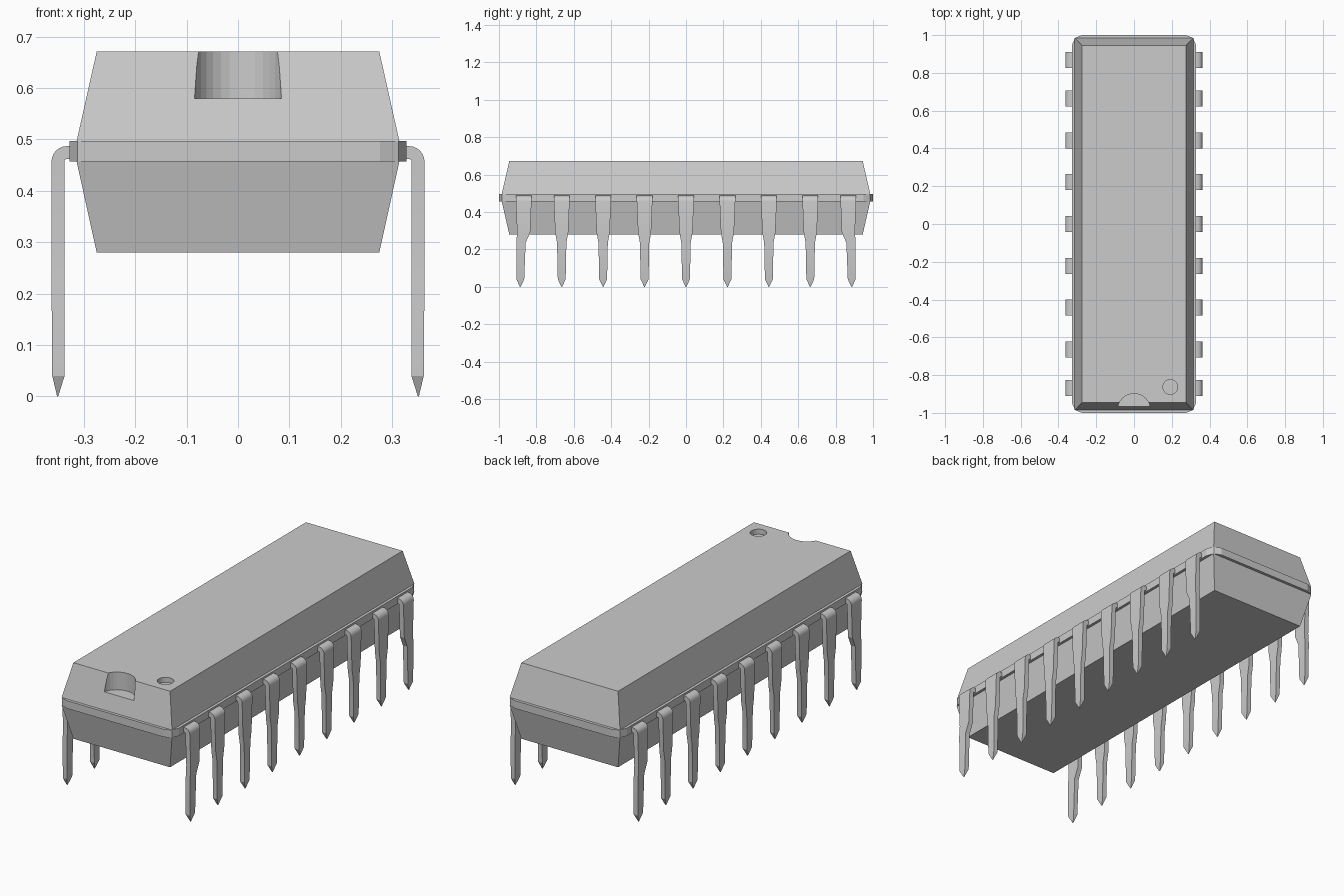
import bpy, bmesh, math
from mathutils import Vector

if "Cube" in bpy.data.objects:
    bpy.data.objects.remove(bpy.data.objects["Cube"])


def new_object(name, bm):
    bmesh.ops.recalc_face_normals(bm, faces=bm.faces)
    mesh = bpy.data.meshes.new(name)
    bm.to_mesh(mesh)
    bm.free()
    obj = bpy.data.objects.new(name, mesh)
    bpy.context.collection.objects.link(obj)
    return obj


def activate(obj):
    bpy.ops.object.select_all(action='DESELECT')
    obj.select_set(True)
    bpy.context.view_layer.objects.active = obj


def loft(name, rings):
    """Closed solid skinned through rings with equal vertex counts."""
    bm = bmesh.new()
    vs = [[bm.verts.new(p) for p in ring] for ring in rings]
    n = len(vs[0])
    for a, b in zip(vs, vs[1:]):
        for i in range(n):
            j = (i + 1) % n
            bm.faces.new((a[i], a[j], b[j], b[i]))
    bm.faces.new(vs[0])
    bm.faces.new(vs[-1])
    return new_object(name, bm)


def rect(x, y, z):
    return [(-x, -y, z), (x, -y, z), (x, y, z), (-x, y, z)]


def cut_cylinder(target, x, y, radius, z_floor):
    bpy.ops.mesh.primitive_cylinder_add(vertices=32, radius=radius, depth=0.4,
                                        location=(x, y, z_floor + 0.2))
    cutter = bpy.context.object
    cutter.hide_render = True
    mod = target.modifiers.new("cut", 'BOOLEAN')
    mod.operation, mod.solver, mod.object = 'DIFFERENCE', 'EXACT', cutter
    activate(target)
    bpy.ops.object.modifier_apply(modifier=mod.name)
    bpy.data.objects.remove(cutter)


# Package halves, each tapering away from the parting band
lower = loft("lower_body", [rect(0.275, 0.945, 0.28), rect(0.314, 0.985, 0.457)])
upper = loft("upper_body", [rect(0.314, 0.985, 0.497), rect(0.275, 0.945, 0.671)])

# End notch and round orientation dimple
cut_cylinder(upper, 0, -0.985, 0.087, 0.58)
cut_cylinder(upper, 0.192, -0.863, 0.039, 0.645)

# Parting band with rounded corners
bevel, corner = 0.052, []
for sx, sy, start in ((1, 1, 0), (-1, 1, 90), (-1, -1, 180), (1, -1, 270)):
    for k in range(3):
        a = math.radians(start + 45 * k)
        corner.append((sx * (0.328 - bevel) + bevel * math.cos(a),
                       sy * (1.0 - bevel) + bevel * math.sin(a)))
loft("parting_band", [[(x, y, z) for x, y in corner] for z in (0.457, 0.497)])


def make_pin(name, side, y, shift):
    """Bent lead; shift moves its wide shoulder along y relative to the tip."""
    # Sections: centre x, centre z, normal angle, half thickness, half width, shift
    t = 0.0125
    sections = [(0.30, 0.4745, 90, t, 0.042, shift)]
    for a in range(90, -1, -15):
        r = math.radians(a)
        sections.append((0.333 + 0.0175 * math.cos(r), 0.457 + 0.0175 * math.sin(r),
                         a, t, 0.042, shift))
    sections += [(0.3505, 0.29, 0, t, 0.035, shift),
                 (0.3505, 0.235, 0, t, 0.025, shift * 0.2),
                 (0.3495, 0.04, 0, 0.012, 0.021, 0),
                 (0.3510, 0.0, 0, 0.001, 0.002, 0)]
    rings = []
    for x, z, a, th, hw, dy in sections:
        n = Vector((math.cos(math.radians(a)), 0, math.sin(math.radians(a)))) * th
        ring = []
        for s, w in ((1, 1), (1, -1), (-1, -1), (-1, 1)):
            p = Vector((x, y + dy + w * hw, z)) + n * s
            ring.append((side * p.x, p.y, p.z))
        rings.append(ring)
    pin = loft(name, rings)
    activate(pin)
    bpy.ops.object.shade_smooth_by_angle(angle=math.radians(20))


# Nine leads on each long side, end shoulders pulled inward
for label, side in (("right", 1), ("left", -1)):
    for i in range(-4, 5):
        shift = -0.018 * (i // 4 if i > 0 else -(-i // 4))
        make_pin(f"{label}_pin_{i + 5}", side, i * 0.2215, shift)
